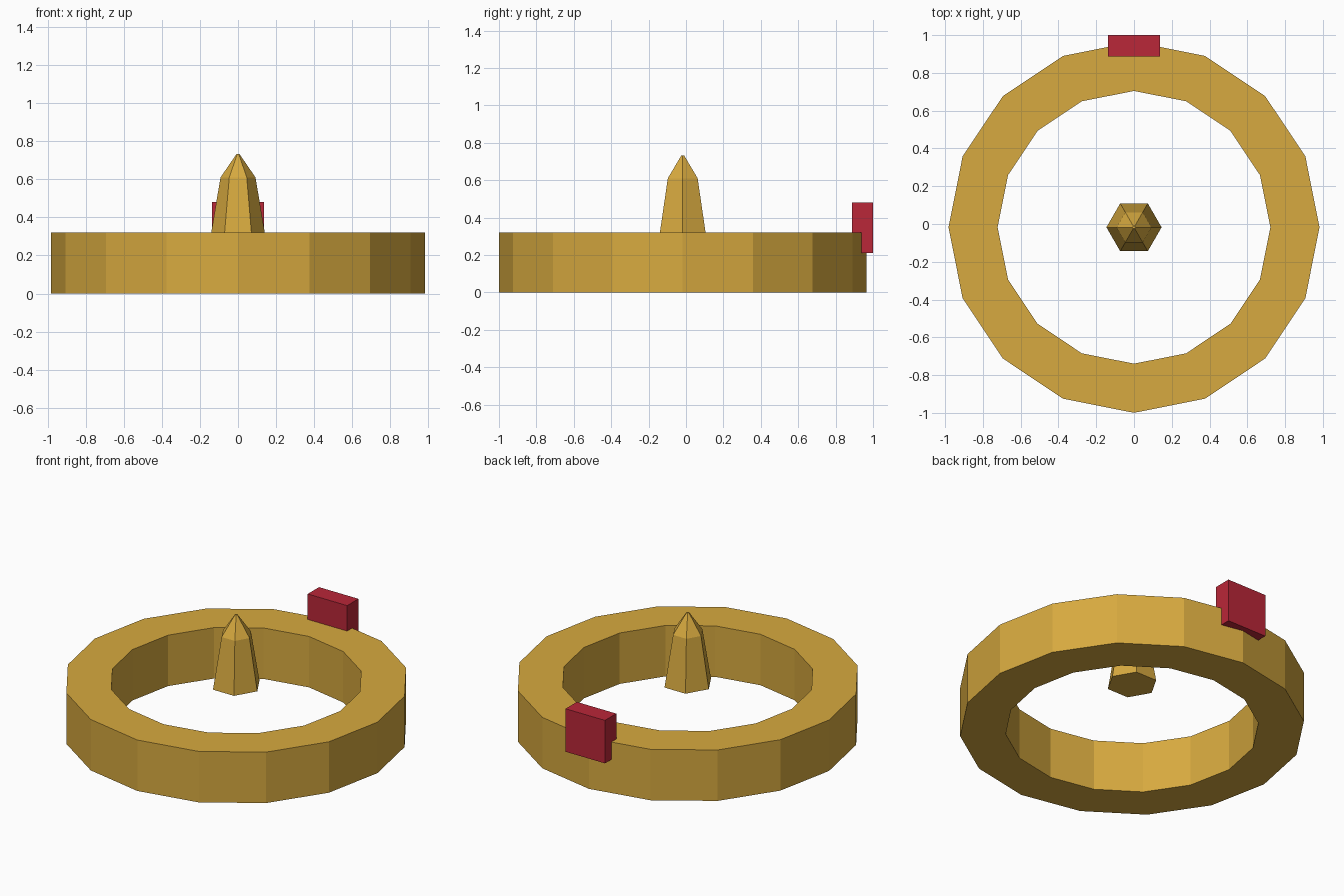
import bpy, bmesh
from math import sin, cos, pi

if "Cube" in bpy.data.objects:
    bpy.data.objects.remove(bpy.data.objects["Cube"])

CY = -0.0175  # ring axis sits slightly forward of the origin

def material(name, rgb):
    m = bpy.data.materials.new(name)
    m.diffuse_color = (*rgb, 1)
    m.use_nodes = True
    m.node_tree.nodes["Principled BSDF"].inputs["Base Color"].default_value = m.diffuse_color
    return m

def finish(name, bm, mat):
    bmesh.ops.recalc_face_normals(bm, faces=bm.faces)
    me = bpy.data.meshes.new(name)
    bm.to_mesh(me)
    bm.free()
    me.materials.append(mat)
    ob = bpy.data.objects.new(name, me)
    bpy.context.collection.objects.link(ob)
    return ob

def lathe(name, profile, sides, mat, closed):
    """Revolve (radius, z) points; closed loops make a ring, open ones get caps."""
    bm = bmesh.new()
    loops = [[bm.verts.new((r * cos(2 * pi * i / sides), CY + r * sin(2 * pi * i / sides), z))
              for i in range(sides)] for r, z in profile]
    pairs = list(zip(loops, loops[1:]))
    if closed:
        pairs.append((loops[-1], loops[0]))
    for a, b in pairs:
        for i in range(sides):
            j = (i + 1) % sides
            bm.faces.new((a[i], a[j], b[j], b[i]))
    if not closed:
        bm.faces.new(loops[0])
        bm.faces.new(loops[-1])
    return finish(name, bm, mat)

gold = material("gold", (0.68, 0.40, 0.05))
red = material("red", (0.49, 0.02, 0.04))

# Sixteen-sided band
lathe("ring_band", [(0.982, 0), (0.982, 0.32), (0.722, 0.32), (0.722, 0)], 16, gold, True)

# Floating hexagonal spike with a blunt tip
lathe("center_spike", [(0.146, 0.29), (0.092, 0.61), (0.008, 0.733)], 6, gold, False)

# Red block on the back rim
bm = bmesh.new()
bmesh.ops.create_cube(bm, size=1)
bmesh.ops.scale(bm, vec=(0.274, 0.112, 0.27), verts=bm.verts)
bmesh.ops.translate(bm, vec=(0, 0.944, 0.345), verts=bm.verts)
finish("back_block", bm, red)
